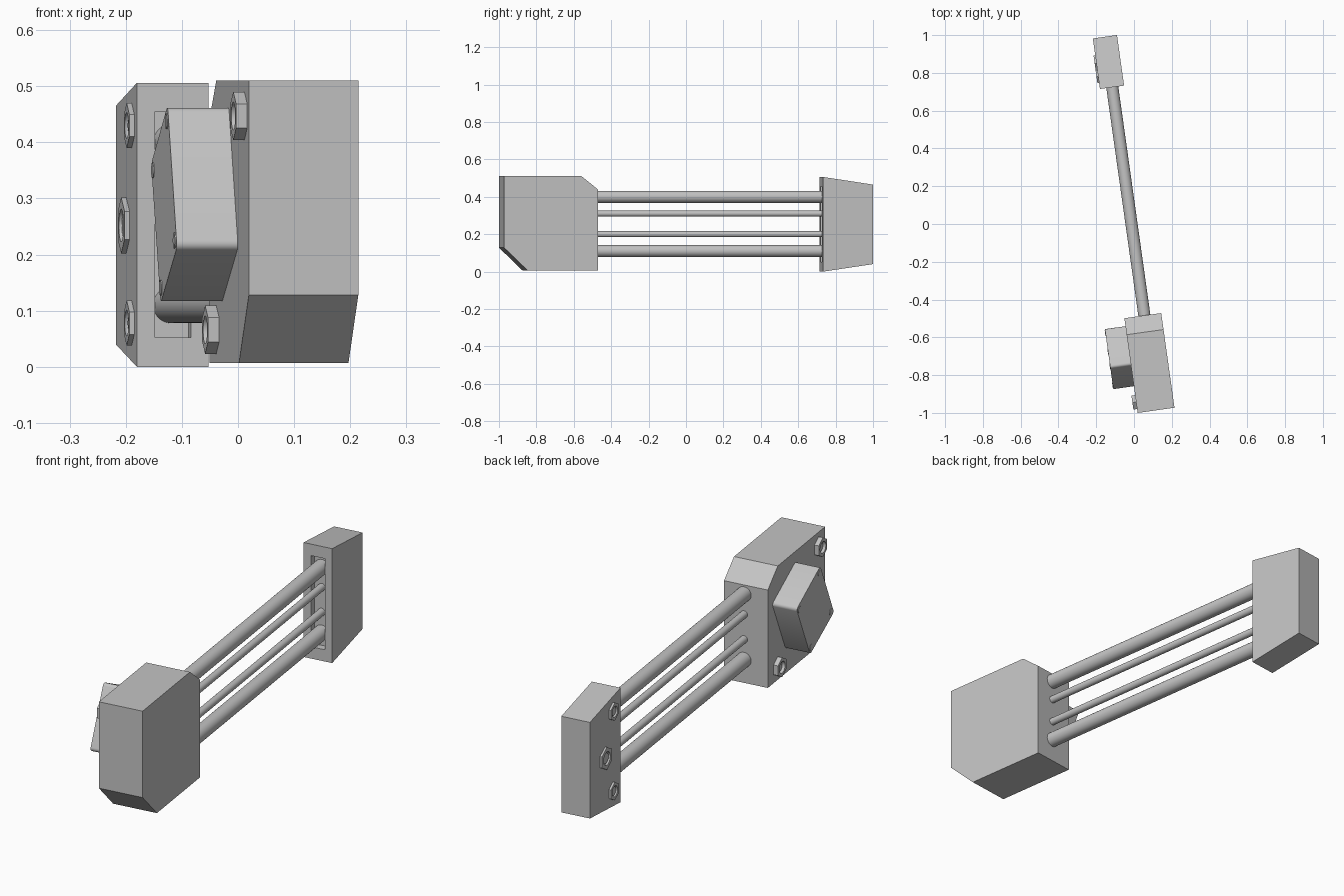
import bpy, bmesh, math
from mathutils import Matrix, Vector

if "Cube" in bpy.data.objects:
    bpy.data.objects.remove(bpy.data.objects["Cube"])

TURN = math.radians(8)          # whole assembly is yawed about z
grey = bpy.data.materials.new("light_grey")
grey.diffuse_color = (0.55, 0.55, 0.55, 1)
grey.use_nodes = True
grey.node_tree.nodes["Principled BSDF"].inputs["Base Color"].default_value = grey.diffuse_color


def add(name, bm, smooth=False):
    bmesh.ops.recalc_face_normals(bm, faces=bm.faces)
    me = bpy.data.meshes.new(name)
    bm.to_mesh(me)
    bm.free()
    me.materials.append(grey)
    ob = bpy.data.objects.new(name, me)
    ob.rotation_euler.z = TURN
    bpy.context.collection.objects.link(ob)
    bpy.ops.object.select_all(action='DESELECT')
    ob.select_set(True)
    bpy.context.view_layer.objects.active = ob
    if smooth:
        bpy.ops.object.shade_smooth_by_angle(angle=math.radians(30))
    return ob


def prism(name, profile, x0, x1, round_corners=0):
    """Side profile of (y, z) points swept from x0 to x1."""
    bm = bmesh.new()
    face = bm.faces.new([bm.verts.new((x0, y, z)) for y, z in profile])
    ext = bmesh.ops.extrude_face_region(bm, geom=[face])
    bmesh.ops.translate(bm, vec=(x1 - x0, 0, 0),
                        verts=[g for g in ext['geom'] if isinstance(g, bmesh.types.BMVert)])
    if round_corners:
        edges = [e for e in bm.edges if abs(e.verts[0].co.x - e.verts[1].co.x) > 0.01]
        bmesh.ops.bevel(bm, geom=edges, offset=round_corners, segments=4,
                        profile=0.5, affect='EDGES')
    return add(name, bm, bool(round_corners))


def rod(name, p0, p1, r, sides=32):
    """Cylinder between two points."""
    a, b = Vector(p0), Vector(p1)
    turn = (b - a).to_track_quat('Z', 'Y').to_matrix().to_4x4()
    bm = bmesh.new()
    bmesh.ops.create_cone(bm, cap_ends=True, segments=sides, radius1=r, radius2=r,
                          depth=(b - a).length,
                          matrix=Matrix.Translation((a + b) / 2) @ turn)
    return add(name, bm, sides > 8)


def cut(ob, cutter):
    mod = ob.modifiers.new("cut", 'BOOLEAN')
    mod.operation = 'DIFFERENCE'
    mod.solver = 'EXACT'
    mod.object = cutter
    bpy.context.view_layer.update()
    bpy.context.view_layer.objects.active = ob
    bpy.ops.object.modifier_apply(modifier=mod.name)
    bpy.data.objects.remove(cutter)


def nut(name, x, y, z, r, t):
    """Hexagonal nut on a left-hand side face, with a bolt end in its bore."""
    bm = bmesh.new()
    ring = [bm.verts.new((x + 0.002, y + r * math.sin(k * math.pi / 3),
                          z + r * math.cos(k * math.pi / 3))) for k in range(6)]
    ext = bmesh.ops.extrude_face_region(bm, geom=[bm.faces.new(ring)])
    bmesh.ops.translate(bm, vec=(-t - 0.002, 0, 0),
                        verts=[g for g in ext['geom'] if isinstance(g, bmesh.types.BMVert)])
    ob = add(name, bm)
    cut(ob, rod("bore", (x + 0.01, y, z), (x - t - 0.02, y, z), r * 0.58))
    rod(name + "_bolt_end", (x + 0.002, y, z), (x - t * 0.5, y, z), r * 0.45)


# Front housing with chamfered lower front and upper rear edges
prism("front_housing", [(-0.993, 0.128), (-0.867, 0.007), (-0.487, 0.007),
                        (-0.487, 0.44), (-0.575, 0.51), (-0.993, 0.51)], -0.12, 0.077)

# Tapered rear block with a slot for the rods
rear = prism("rear_block", [(0.733, 0.0), (1.003, 0.04), (1.003, 0.465), (0.733, 0.506)],
             -0.079, 0.05)
cut(rear, prism("slot", [(0.70, 0.052), (0.765, 0.052), (0.765, 0.455), (0.70, 0.455)],
                -0.046, 0.018))

# Two thick guide rods outside, two thin ones between
for name, z, r in (("lower_guide_rod", 0.11, 0.032), ("lower_thin_rod", 0.20, 0.016),
                   ("upper_thin_rod", 0.31, 0.016), ("upper_guide_rod", 0.40, 0.032)):
    rod(name, (-0.013, -0.50, z), (-0.013, 0.77, z), r)

# Tilted side box with a screw near each corner
corners = [(-0.855, 0.213), (-0.645, 0.113), (-0.525, 0.362), (-0.735, 0.466)]
prism("side_box", corners, -0.119, -0.23, 0.014)
cy = sum(c[0] for c in corners) / 4
cz = sum(c[1] for c in corners) / 4
for i, (y, z) in enumerate(corners):
    y, z = cy + (y - cy) * 0.84, cz + (z - cz) * 0.84
    rod(f"box_screw_{i + 1}", (-0.228, y, z), (-0.232, y, z), 0.014, 20)

# Nuts on the left faces of both blocks
nut("front_upper_nut", -0.12, -0.935, 0.447, 0.043, 0.02)
nut("front_lower_nut", -0.12, -0.575, 0.066, 0.043, 0.02)
for name, y, z, r in (("rear_upper_nut", 0.80, 0.43, 0.04),
                      ("rear_middle_nut", 0.87, 0.252, 0.05),
                      ("rear_lower_nut", 0.80, 0.078, 0.04)):
    nut(name, -0.079, y, z, r, 0.009)
